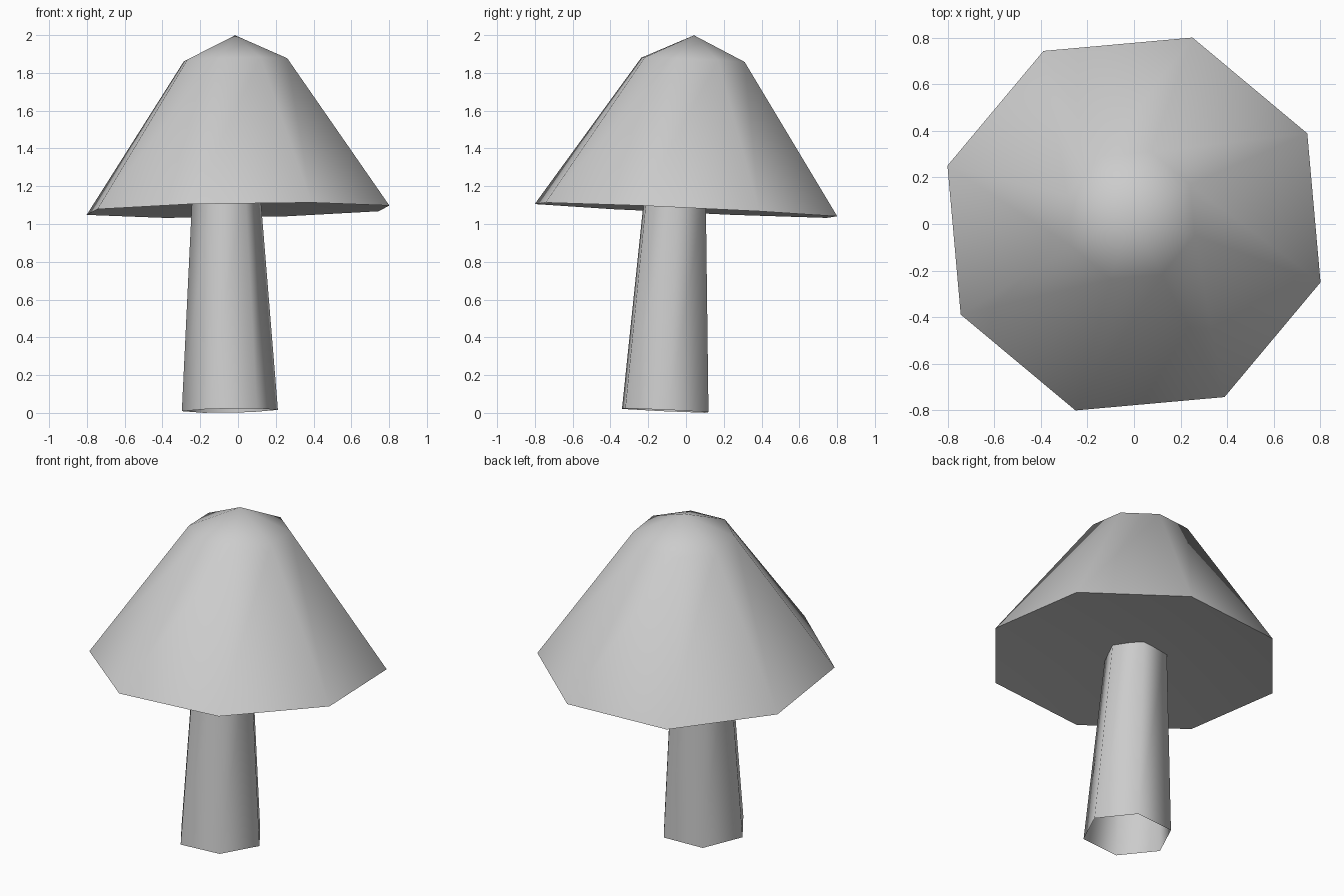
import bpy
import bmesh
from math import cos, sin, radians, tau
from mathutils import Vector

old = bpy.data.objects.get("Cube")
if old:
    bpy.data.objects.remove(old, do_unlink=True)

# One plain grey for the whole model
grey = bpy.data.materials.new("light grey")
grey.use_nodes = True
COLOUR = (0.604, 0.604, 0.604, 1.0)
grey.diffuse_color = COLOUR
grey.node_tree.nodes["Principled BSDF"].inputs["Base Color"].default_value = COLOUR

# Every part shares the same slight lean
LEAN = Vector((0, 0, 1)).rotation_difference(Vector((-0.0166, 0.0459, 1)))


def lathe(name, profile, sides, turn, base, inward=False):
    """Low-poly revolved part; a profile radius of 0 makes a single tip."""
    bm = bmesh.new()
    rings = []
    for radius, height in profile:
        if radius == 0:
            rings.append([bm.verts.new((0, 0, height))] * sides)
            continue
        angles = [radians(turn) + tau * i / sides for i in range(sides)]
        rings.append([bm.verts.new((radius * cos(a), radius * sin(a), height))
                      for a in angles])
    for low, high in zip(rings, rings[1:]):
        for i in range(sides):
            j = (i + 1) % sides
            corners = list(dict.fromkeys((low[i], low[j], high[j], high[i])))
            if inward:
                corners.reverse()
            bm.faces.new(corners).smooth = True
    mesh = bpy.data.meshes.new(name)
    bm.to_mesh(mesh)
    bm.free()
    mesh.materials.append(grey)
    obj = bpy.data.objects.new(name, mesh)
    obj.location = base
    obj.rotation_mode = "QUATERNION"
    obj.rotation_quaternion = LEAN
    bpy.context.collection.objects.link(obj)
    return obj


CAP_BASE = (0, 0, 1.073)
CAP_RADIUS = 0.84

# Eight-sided cap with a shallow pointed top
lathe("cap", [(CAP_RADIUS, 0), (0.287, 0.797), (0, 0.927)], 8, 27.6, CAP_BASE)

# Slightly hollow underside, separate so the rim stays sharp
lathe("cap_underside", [(CAP_RADIUS, 0), (0, 0.085)], 8, 27.6, CAP_BASE, inward=True)

# Tapered six-sided stem, open at the foot and running up into the cap
lathe("stem", [(0.255, 0), (0.177, 1.2)], 6, 4, (-0.043, -0.11, 0.0125))
